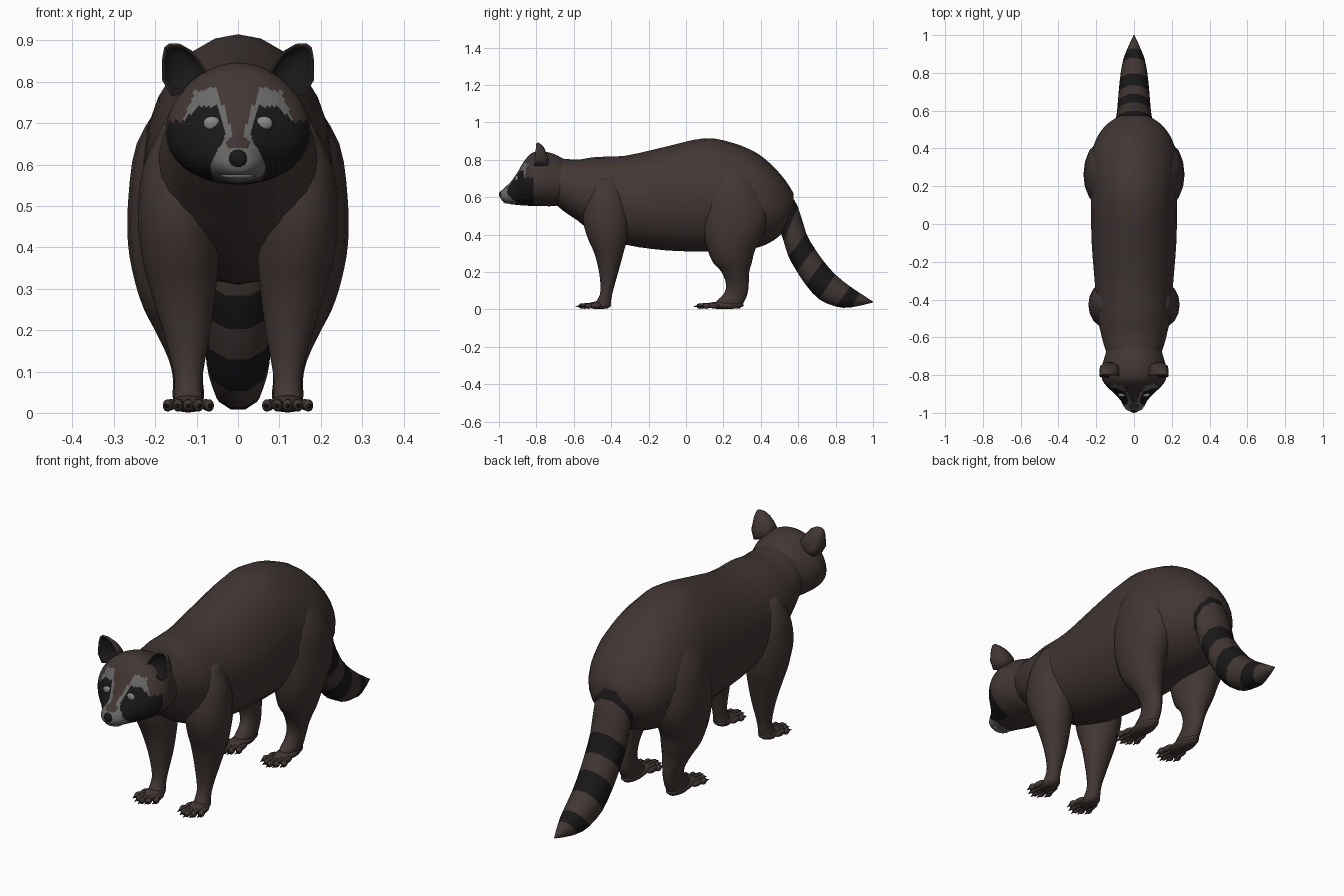
import bpy, bmesh, math
from mathutils import Matrix, Vector
from mathutils.bvhtree import BVHTree


def mat(name, r, g, b):
    m = bpy.data.materials.new(name)
    m.diffuse_color = (r, g, b, 1)
    return m


FUR = mat("fur", 0.054, 0.038, 0.034)
DARK = mat("dark_fur", 0.010, 0.009, 0.009)
GREY = mat("grey_fur", 0.14, 0.14, 0.14)
PALE = mat("pale_fur", 0.24, 0.24, 0.24)
MATS = [FUR, DARK, GREY, PALE]


def finish(bm, name, mirror=False):
    bmesh.ops.recalc_face_normals(bm, faces=bm.faces[:])
    for f in bm.faces:
        f.smooth = True
    me = bpy.data.meshes.new(name)
    bm.to_mesh(me)
    bm.free()
    for m in MATS:
        me.materials.append(m)
    ob = bpy.data.objects.new(name, me)
    bpy.context.collection.objects.link(ob)
    if mirror:
        ob.modifiers.new("mirror", "MIRROR").use_mirror_merge = False
    return ob


def smooth_rings(rings, steps):
    # Catmull-Rom interpolation between the given rings
    out = []
    for i in range(len(rings) - 1):
        p = [rings[max(0, min(len(rings) - 1, i + d))] for d in (-1, 0, 1, 2)]
        for s in range(steps):
            t = s / steps
            out.append([0.5 * (2 * b + (c - a) * t + (2 * a - 5 * b + 4 * c - d) * t * t
                               + (3 * b - a - 3 * c + d) * t ** 3) for a, b, c, d in zip(*p)])
    return out + [list(rings[-1])]


def loft(rings, n, steps, k=0.0, cx_pick=None):
    # ring = (y1, z1, y2, z2, centre x, half width): two opposite points in the side view
    bm = bmesh.new()
    loops = []
    for y1, z1, y2, z2, cx, hw in smooth_rings(rings, steps):
        loop = []
        for i in range(n):
            a = 2 * math.pi * i / n
            s = math.sin(a)
            loop.append(bm.verts.new((cx + hw * math.cos(a) * (1 - k * s),
                                      (y1 + y2) / 2 + (y1 - y2) / 2 * s,
                                      (z1 + z2) / 2 + (z1 - z2) / 2 * s)))
        loops.append(loop)
    for j in range(len(loops) - 1):
        for i in range(n):
            f = bm.faces.new((loops[j][i], loops[j][(i + 1) % n],
                              loops[j + 1][(i + 1) % n], loops[j + 1][i]))
            if cx_pick:
                f.material_index = cx_pick(f.calc_center_median(), j // steps)
    bm.faces.new(loops[0])
    cap = bm.faces.new(loops[-1])
    if cx_pick:
        cap.material_index = cx_pick(cap.calc_center_median(), len(rings) - 2)
    return bm


def blob(bm, loc, scale, m=0, seg=16):
    r = bmesh.ops.create_uvsphere(bm, u_segments=seg, v_segments=seg // 2 + 2, radius=1,
                                  matrix=Matrix.LocRotScale(Vector(loc), None, Vector(scale)))
    for f in {f for v in r["verts"] for f in v.link_faces}:
        f.material_index = m


def inside(x, z, poly):
    hit = False
    for (x1, z1), (x2, z2) in zip(poly, poly[1:] + poly[:1]):
        if (z1 > z) != (z2 > z) and x < (x2 - x1) * (z - z1) / (z2 - z1) + x1:
            hit = not hit
    return hit


def upright(rows):
    # rows of (y, top, bottom, half width)
    return [(y, t, y, b, 0, w) for y, t, b, w in rows]


def level(rows):
    # rows of (z, front y, back y, centre x, half width)
    return [(f, z, b, z, cx, w) for z, f, b, cx, w in rows]


# Body
body = upright([(-0.74, 0.79, 0.60, 0.12), (-0.66, 0.805, 0.53, 0.153), (-0.58, 0.80, 0.475, 0.175),
                (-0.48, 0.815, 0.40, 0.195), (-0.32, 0.822, 0.345, 0.207), (-0.10, 0.872, 0.315, 0.224),
                (0.10, 0.915, 0.31, 0.228), (0.25, 0.89, 0.315, 0.232), (0.38, 0.835, 0.33, 0.222),
                (0.47, 0.76, 0.37, 0.19), (0.535, 0.685, 0.43, 0.135), (0.575, 0.62, 0.50, 0.07)])
finish(loft(body, 24, 3, 0.06), "body")

# Head with facial markings
MUZZLE = [(-1, 0.5), (0.056, 0.5), (0.066, 0.60), (0.05, 0.635), (0.032, 0.662), (0.022, 0.64), (-1, 0.64)]
MASK = [(0.03, 0.66), (0.04, 0.72), (0.055, 0.742), (0.095, 0.742), (0.13, 0.706), (0.3, 0.70),
        (0.3, 0.5), (0.05, 0.5), (0.066, 0.60), (0.05, 0.635)]
BROW = [(0.013, 0.67), (0.03, 0.73), (0.057, 0.786), (0.104, 0.778), (0.142, 0.69), (0.03, 0.655)]


def face_mark(c, j):
    x = abs(c.x)
    if c.y > -0.812:
        return 0
    if c.y < -0.91 and inside(x, c.z, MUZZLE):
        return 2
    if inside(x, c.z, MASK):
        return 1
    return 2 if inside(x, c.z, BROW) else 0


head = upright([(-0.62, 0.785, 0.57, 0.13), (-0.70, 0.828, 0.553, 0.153), (-0.77, 0.846, 0.552, 0.172),
                (-0.82, 0.838, 0.553, 0.168), (-0.86, 0.80, 0.555, 0.143), (-0.90, 0.735, 0.558, 0.10),
                (-0.935, 0.685, 0.562, 0.07), (-0.965, 0.655, 0.57, 0.054), (-0.985, 0.637, 0.583, 0.036),
                (-0.992, 0.625, 0.60, 0.015)])
bm = loft(head, 72, 8, 0.14, face_mark)
tree = BVHTree.FromBMesh(bm)
finish(bm, "head")

# Nose and lip
bm = bmesh.new()
blob(bm, (0, -0.979, 0.614), (0.027, 0.021, 0.024), 1)
finish(bm, "nose")
bm = bmesh.new()
blob(bm, (0, -0.945, 0.573), (0.042, 0.032, 0.008), 3)
finish(bm, "lip")

# Eyes: pale rim with a dark ball set in it
hit, nrm, _, _ = tree.ray_cast(Vector((0.063, -2, 0.70)), Vector((0, 1, 0)))
bm = bmesh.new()
blob(bm, hit, (0.021, 0.010, 0.017), 3)
blob(bm, hit + nrm * 0.005, (0.015, 0.009, 0.012), 1)
finish(bm, "eye", True)

# Ears: cupped shell with dark inside
outline = [(0.16, 0.765), (0.184, 0.805), (0.183, 0.86), (0.178, 0.884), (0.166, 0.893),
           (0.14, 0.892), (0.112, 0.876), (0.09, 0.85), (0.072, 0.815), (0.10, 0.78)]
bm = bmesh.new()


def ear_ring(scale, depth):
    loop = []
    for x, z in outline:
        px, pz = 0.134 + (x - 0.134) * scale, 0.832 + (z - 0.832) * scale
        loop.append(bm.verts.new((px, -0.80 - 0.1 * (0.89 - pz) + depth(pz), pz)))
    return loop


shell = [ear_ring(0.6, lambda z: 0.03), ear_ring(0.82, lambda z: 0.012), ear_ring(0.95, lambda z: 0),
         ear_ring(1.0, lambda z: 0.008),
         ear_ring(0.93, lambda z: 0.015 + 0.45 * (0.893 - z)), ear_ring(0.6, lambda z: 0.03 + 0.5 * (0.893 - z))]
for j in range(5):
    for i in range(10):
        k = (i + 1) % 10
        bm.faces.new((shell[j][i], shell[j][k], shell[j + 1][k], shell[j + 1][i])).material_index = int(j < 2)
bm.faces.new(shell[0]).material_index = 1
bm.faces.new(shell[-1])
finish(bm, "ear", True)

# Legs
front_leg = level([(0.70, -0.48, -0.36, 0.12, 0.06), (0.60, -0.53, -0.32, 0.138, 0.09),
                   (0.48, -0.55, -0.305, 0.145, 0.097), (0.38, -0.525, -0.315, 0.14, 0.093),
                   (0.30, -0.49, -0.335, 0.133, 0.08), (0.20, -0.465, -0.362, 0.124, 0.058),
                   (0.10, -0.457, -0.39, 0.12, 0.036), (0.05, -0.475, -0.40, 0.12, 0.034),
                   (0.02, -0.50, -0.405, 0.12, 0.038), (0.004, -0.49, -0.42, 0.12, 0.03)])
finish(loft(front_leg, 16, 3), "front_leg", True)
hind_leg = level([(0.76, 0.18, 0.32, 0.12, 0.06), (0.65, 0.11, 0.40, 0.15, 0.095),
                  (0.52, 0.09, 0.44, 0.163, 0.102), (0.41, 0.095, 0.42, 0.163, 0.103),
                  (0.32, 0.115, 0.37, 0.157, 0.093), (0.25, 0.145, 0.352, 0.148, 0.079),
                  (0.20, 0.19, 0.338, 0.138, 0.063), (0.13, 0.215, 0.335, 0.126, 0.042),
                  (0.08, 0.20, 0.328, 0.121, 0.036), (0.04, 0.16, 0.31, 0.12, 0.038),
                  (0.004, 0.16, 0.29, 0.12, 0.03)])
finish(loft(hind_leg, 16, 3), "hind_leg", True)


# Feet: pad, five toes and claws
def foot(name, tip, heel):
    bm = bmesh.new()
    mid, half = (tip + 0.06 + heel) / 2, (heel - tip - 0.06) / 2
    blob(bm, (0.12, mid, 0.022), (0.042, half, 0.021))
    for i in range(-2, 3):
        back = 0.012 * abs(i) ** 1.5
        blob(bm, (0.12 + i * 0.021, tip + 0.065 + back, 0.02), (0.011, 0.04, 0.014), 0, 10)
        blob(bm, (0.12 + i * 0.025, tip + 0.035 + back, 0.018), (0.0125, 0.02, 0.015), 0, 10)
        claw = Matrix.LocRotScale(Vector((0.12 + i * 0.026, tip + 0.012 + back, 0.016)),
                                  Matrix.Rotation(math.radians(100), 3, "X"), None)
        r = bmesh.ops.create_cone(bm, cap_ends=True, segments=8, radius1=0.007, radius2=0.001,
                                  depth=0.026, matrix=claw)
        for f in {f for v in r["verts"] for f in v.link_faces}:
            f.material_index = 1
    finish(bm, name, True)


foot("front_foot", -0.59, -0.40)
foot("hind_foot", 0.04, 0.31)

# Ringed tail
tail = [(0.54, 0.65, 0.495, 0.44, 0, 0.10), (0.60, 0.555, 0.52, 0.36, 0, 0.096),
        (0.645, 0.41, 0.545, 0.28, 0, 0.09), (0.69, 0.33, 0.59, 0.20, 0, 0.086),
        (0.735, 0.265, 0.64, 0.125, 0, 0.082), (0.80, 0.19, 0.71, 0.05, 0, 0.076),
        (0.88, 0.125, 0.80, 0.012, 0, 0.064), (0.93, 0.09, 0.88, 0.008, 0, 0.045),
        (1.0, 0.042, 0.998, 0.036, 0, 0.003)]
finish(loft(tail, 10, 2, 0, lambda c, j: 1 - j % 2), "tail")
